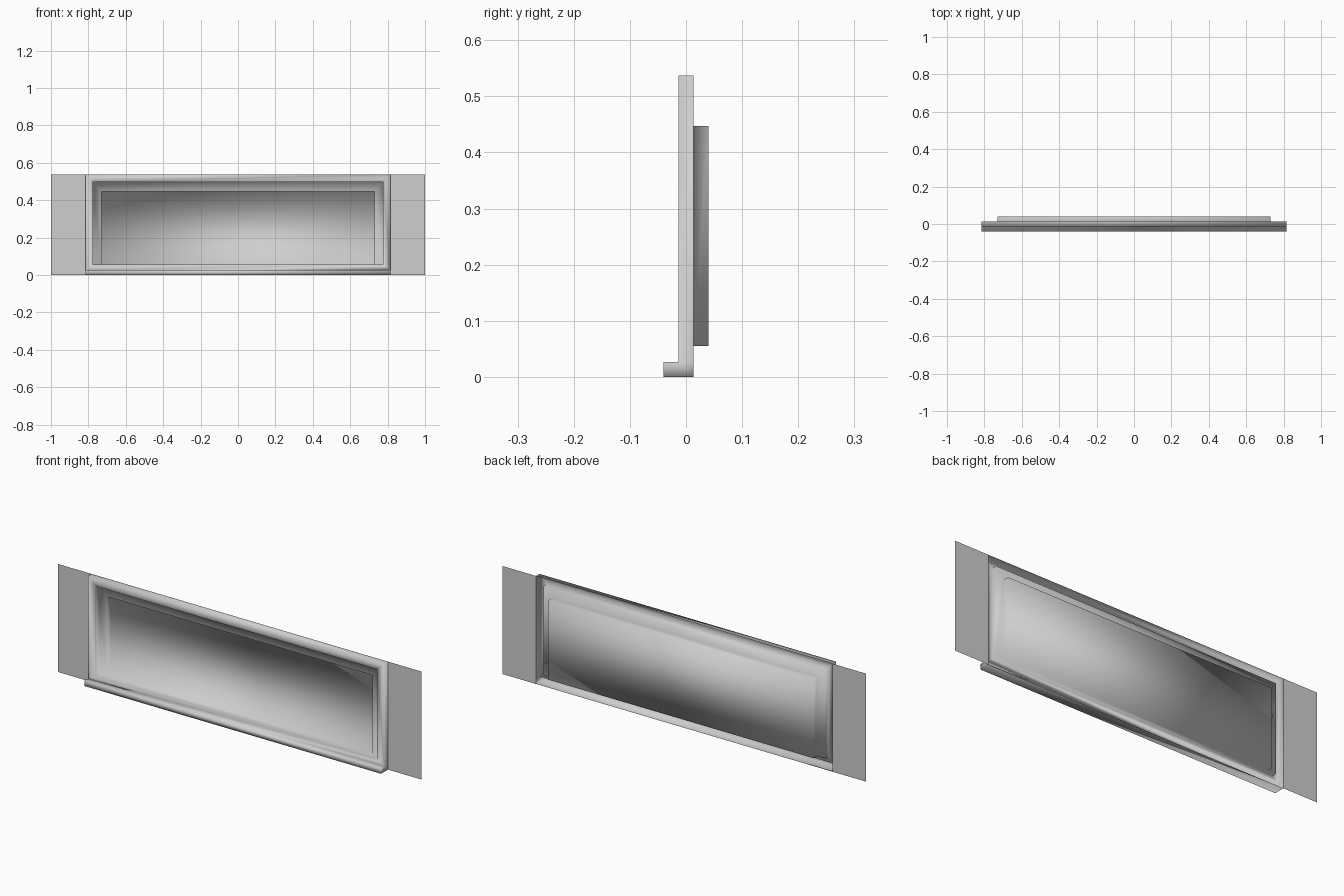
import bpy
import bmesh

cube = bpy.data.objects.get("Cube")
if cube:
    bpy.data.objects.remove(cube, do_unlink=True)

GREY = (0.62, 0.62, 0.62, 1.0)
grey = bpy.data.materials.new("light_grey")
grey.use_nodes = True
grey.diffuse_color = GREY
grey.node_tree.nodes["Principled BSDF"].inputs["Base Color"].default_value = GREY

# Main dimensions
HALF, HEIGHT = 0.815, 0.537         # outer frame
FRONT, BACK = -0.0135, 0.0135       # frame depth
LEDGE_Y, LEDGE_Z = -0.0405, 0.027   # projecting sill
SILL = 0.055                        # bottom of the opening


def finish(bm, name):
    bmesh.ops.remove_doubles(bm, verts=bm.verts[:], dist=0.0001)
    mesh = bpy.data.meshes.new(name)
    bm.to_mesh(mesh)
    bm.free()
    mesh.materials.append(grey)
    for p in mesh.polygons:
        p.use_smooth = True
    ob = bpy.data.objects.new(name, mesh)
    bpy.context.collection.objects.link(ob)
    return ob


def rect(bm, half, y, z0, z1):
    return [bm.verts.new((x, y, z))
            for x, z in ((-half, z0), (half, z0), (half, z1), (-half, z1))]


def loft(bm, a, b, skip_bottom=False):
    for i in range(1 if skip_bottom else 0, 4):
        j = (i + 1) % 4
        bm.faces.new((a[i], a[j], b[j], b[i]))


# Frame shell, open behind, stepping inwards to a recessed back panel
bm = bmesh.new()
rings = [
    rect(bm, HALF, BACK, LEDGE_Z, HEIGHT),     # outer rim
    rect(bm, HALF, FRONT, LEDGE_Z, HEIGHT),    # front face
    rect(bm, 0.774, FRONT, SILL, 0.498),       # opening
    rect(bm, 0.774, BACK, SILL, 0.498),        # lip
    rect(bm, 0.73, BACK, SILL, 0.447),         # recess mouth
    rect(bm, 0.73, 0.0405, SILL, 0.447),       # recess back
]
for k, (a, b) in enumerate(zip(rings, rings[1:])):
    loft(bm, a, b, skip_bottom=k in (0, 3))
bm.faces.new(rings[-1])

# Projecting ledge along the bottom, with closed ends
profile = [(BACK, 0), (LEDGE_Y, 0), (LEDGE_Y, LEDGE_Z), (FRONT, LEDGE_Z)]
left = [bm.verts.new((HALF, y, z)) for y, z in profile]
right = [bm.verts.new((-HALF, y, z)) for y, z in profile]
for i in range(3):
    bm.faces.new((right[i], left[i], left[i + 1], right[i + 1]))
for side, ends in ((1, left), (-1, right)):
    corner = bm.verts.new((side * HALF, BACK, LEDGE_Z))
    loop = ends + [corner]
    bm.faces.new(loop[::-1] if side > 0 else loop)
finish(bm, "recessed_frame")

# Flat side panels flush with the back of the frame
for side, name in ((1, "left_side_panel"), (-1, "right_side_panel")):
    bm = bmesh.new()
    x0, x1 = sorted((side * HALF, side))
    bm.faces.new([bm.verts.new((x, BACK, z)) for x, z in
                  ((x0, 0), (x1, 0), (x1, HEIGHT), (x0, HEIGHT))])
    finish(bm, name)
